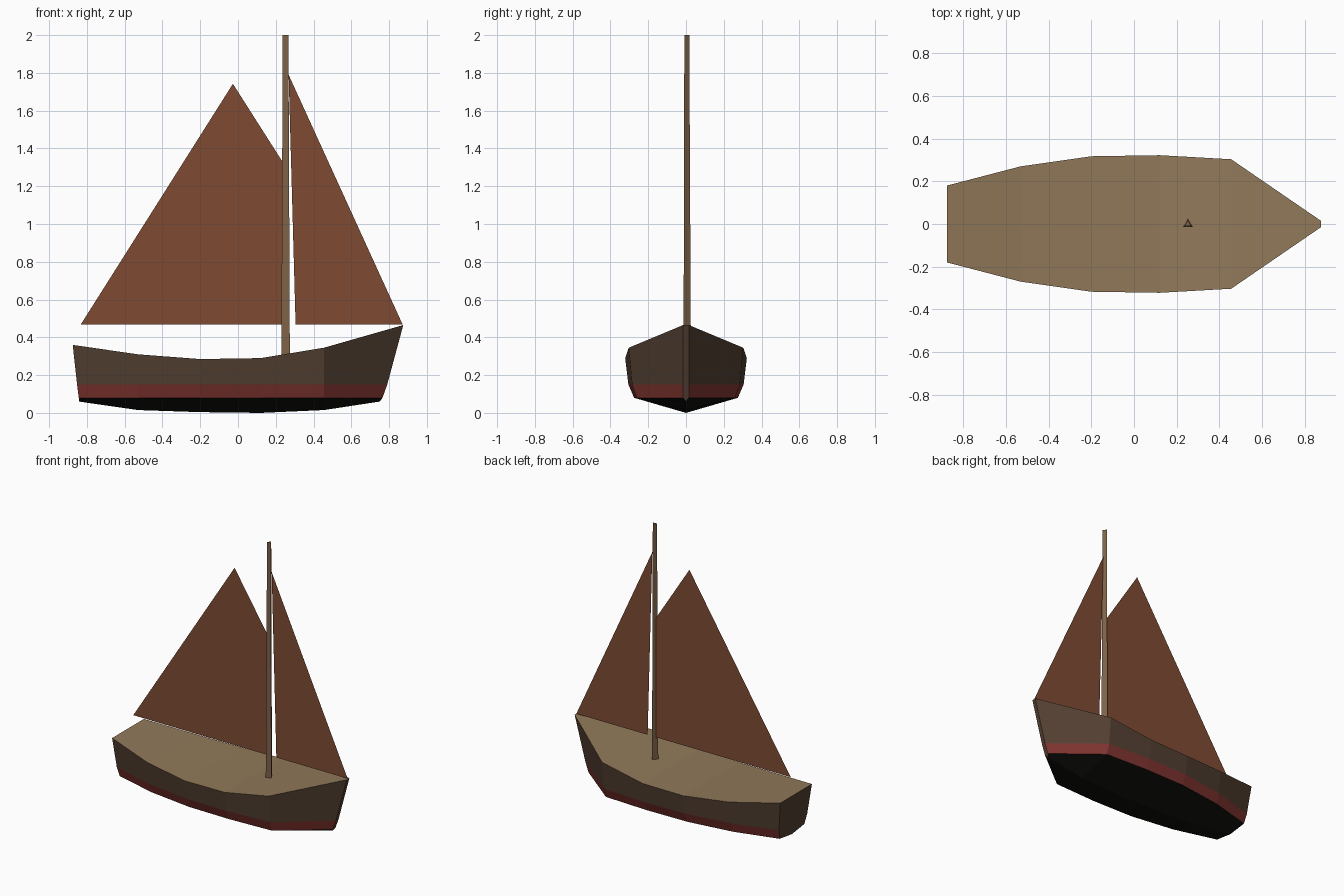
import bpy, bmesh
from mathutils import Matrix

if "Cube" in bpy.data.objects:
    bpy.data.objects.remove(bpy.data.objects["Cube"])


def material(name, rgb):
    m = bpy.data.materials.new(name)
    m.diffuse_color = (*rgb, 1)
    m.use_nodes = True
    m.node_tree.nodes["Principled BSDF"].inputs["Base Color"].default_value = m.diffuse_color
    return m


def finish(name, bm, *mats):
    mesh = bpy.data.meshes.new(name)
    bm.to_mesh(mesh)
    bm.free()
    for m in mats:
        mesh.materials.append(m)
    ob = bpy.data.objects.new(name, mesh)
    bpy.context.collection.objects.link(ob)
    return ob


BLACK = material("bottom_paint", (0.006, 0.006, 0.005))
RED = material("waterline_red", (0.22, 0.035, 0.03))
BROWN = material("hull_wood", (0.085, 0.05, 0.03))
DECK = material("deck_wood", (0.28, 0.19, 0.10))
SPAR = material("mast_wood", (0.21, 0.125, 0.065))
CLOTH = material("sail_cloth", (0.21, 0.07, 0.033))

# Stations stern to bow: x of (keel, chine, stripe top, sheer), half widths, keel z, sheer z
STATIONS = [
    ((-0.842, -0.843, -0.852, -0.875), (0.14, 0.16, 0.18), 0.06, 0.36),
    ((-0.53,) * 4, (0.225, 0.25, 0.27), 0.015, 0.31),
    ((-0.20,) * 4, (0.27, 0.30, 0.317), 0.004, 0.285),
    ((0.12,) * 4, (0.275, 0.305, 0.322), 0.0, 0.29),
    ((0.455,) * 4, (0.26, 0.285, 0.303), 0.015, 0.345),
    ((0.75, 0.765, 0.79, 0.875), (0.015, 0.015, 0.015), 0.06, 0.465),
]

# Hull: rings loop from left sheer under the keel to right sheer
bm = bmesh.new()
rings = []
for xs, widths, keel, sheer in STATIONS:
    half = list(zip(xs[1:], widths, (0.08, 0.15, sheer)))
    left = [(x, -y, z) for x, y, z in reversed(half)]
    points = left + [(xs[0], 0, keel)] + half
    rings.append([bm.verts.new(p) for p in points])
for a, b in zip(rings, rings[1:]):
    for i, slot in enumerate((2, 1, 0, 0, 1, 2)):
        f = bm.faces.new((a[i], a[i + 1], b[i + 1], b[i]))
        f.material_index = slot
for end in (rings[0], rings[-1]):  # transom and stem
    bm.faces.new(end).material_index = 2
bmesh.ops.recalc_face_normals(bm, faces=bm.faces)
finish("hull", bm, BLACK, RED, BROWN)

# Deck: strips spanning the sheer lines
bm = bmesh.new()
edges = [[bm.verts.new((xs[3], s * w[2], sheer)) for s in (-1, 1)]
         for xs, w, _, sheer in STATIONS]
for a, b in zip(edges, edges[1:]):
    bm.faces.new((a[0], b[0], b[1], a[1]))
finish("deck", bm, DECK)

# Mast: tapered three-sided pole
bm = bmesh.new()
bmesh.ops.create_cone(bm, segments=3, cap_ends=True, radius1=0.026, radius2=0.0175,
                      depth=1.705, matrix=Matrix.Translation((0.252, 0, 1.1475)))
finish("mast", bm, SPAR)


# Sails: flat sheets on the centreline
def sail(name, outline):
    bm = bmesh.new()
    bm.faces.new([bm.verts.new((x, 0, z)) for x, z in outline])
    finish(name, bm, CLOTH)


sail("main_sail", [(-0.833, 0.467), (0.25, 0.467), (0.25, 1.307), (-0.027, 1.742)])
sail("jib_sail", [(0.305, 0.467), (0.872, 0.467), (0.268, 1.79)])
